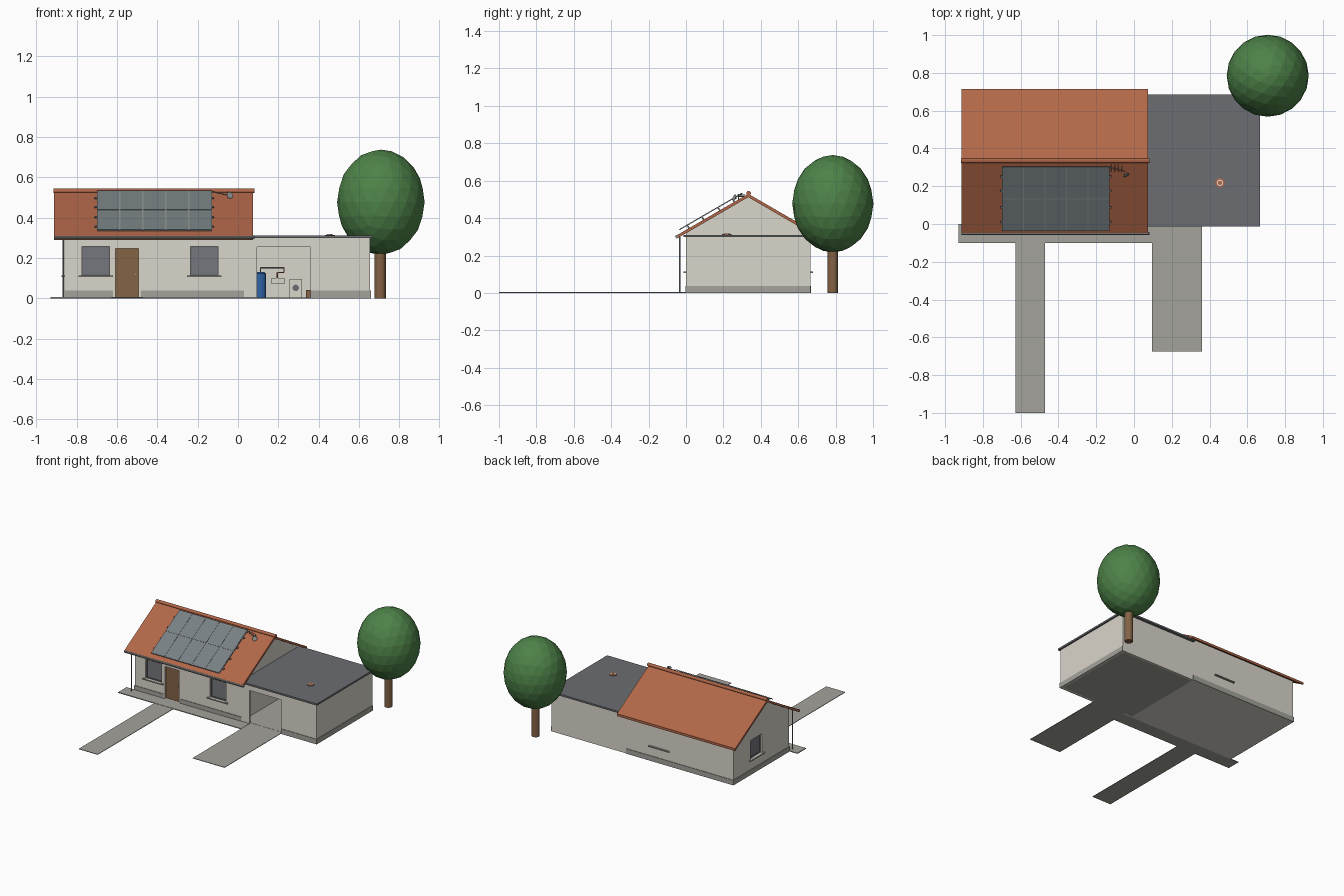
import bpy, bmesh, math
from mathutils import Matrix, Vector

cube = bpy.data.objects.get("Cube")
if cube:
    bpy.data.objects.remove(cube, do_unlink=True)


def material(name, r, g, b):
    m = bpy.data.materials.new(name)
    m.use_nodes = True
    m.diffuse_color = (r, g, b, 1)
    bsdf = next(n for n in m.node_tree.nodes if n.type == 'BSDF_PRINCIPLED')
    bsdf.inputs["Base Color"].default_value = (r, g, b, 1)
    bsdf.inputs["Roughness"].default_value = 0.8
    return m


WALL = material("warm white plaster", 0.70, 0.67, 0.60)
CONCRETE = material("concrete", 0.37, 0.365, 0.33)
TILE = material("terracotta", 0.44, 0.135, 0.065)
SLATE = material("slate grey", 0.15, 0.153, 0.168)
GLASS = material("window grey", 0.18, 0.185, 0.21)
PANEL = material("solar grey", 0.19, 0.22, 0.23)
METAL = material("metal", 0.28, 0.29, 0.29)
BLUE = material("tank blue", 0.03, 0.127, 0.37)
WOOD = material("wood brown", 0.23, 0.125, 0.06)
LEAF = material("leaf green", 0.075, 0.225, 0.065)


def finish(bm, name, mat):
    bmesh.ops.recalc_face_normals(bm, faces=bm.faces)
    mesh = bpy.data.meshes.new(name)
    bm.to_mesh(mesh)
    bm.free()
    mesh.materials.append(mat)
    ob = bpy.data.objects.new(name, mesh)
    bpy.context.scene.collection.objects.link(ob)
    return ob


def box(name, x, y, z, mat, frame=Matrix()):
    """Box from (min, max) ranges, placed in a local frame."""
    bm = bmesh.new()
    bmesh.ops.create_cube(bm, size=1)
    for v in bm.verts:
        v.co = [r[0] + (c + 0.5) * (r[1] - r[0]) for r, c in zip((x, y, z), v.co)]
    bm.transform(frame)
    return finish(bm, name, mat)


def rod(name, a, b, r, mat, sides=12, r2=None):
    """Cylinder or cone between two points."""
    a, b = Vector(a), Vector(b)
    bm = bmesh.new()
    bmesh.ops.create_cone(bm, cap_ends=True, segments=sides, radius1=r,
                          radius2=r if r2 is None else r2, depth=(b - a).length)
    turn = Vector((0, 0, 1)).rotation_difference(b - a).to_matrix().to_4x4()
    bm.transform(Matrix.Translation((a + b) / 2) @ turn)
    return finish(bm, name, mat)


def prism(name, profile, x0, x1, mat):
    """Extrude a (y, z) profile along x."""
    bm = bmesh.new()
    face = bm.faces.new([bm.verts.new((x0, y, z)) for y, z in profile])
    ext = bmesh.ops.extrude_face_region(bm, geom=[face])
    moved = [g for g in ext["geom"] if isinstance(g, bmesh.types.BMVert)]
    bmesh.ops.translate(bm, verts=moved, vec=(x1 - x0, 0, 0))
    return finish(bm, name, mat)


# Main dimensions
LEFT, MID, RIGHT, DEPTH = -0.86, 0.03, 0.655, 0.665
RIDGE_Y, RIDGE_Z, SLOPE, REACH, THICK = 0.333, 0.53, 0.58, 0.383, 0.018


def roof_z(y):
    return RIDGE_Z - SLOPE * abs(y - RIDGE_Y)


# House body with gables
house = prism("house_walls", [(0, 0), (DEPTH, 0), (DEPTH, roof_z(DEPTH) - THICK),
                              (RIDGE_Y, RIDGE_Z - THICK), (0, roof_z(0) - THICK)],
              LEFT, MID, WALL)
cutters = []


# Windows, built facing -y and turned into place
def window(name, x, y, angle):
    f = Matrix.Translation((x, y, 0)) @ Matrix.Rotation(angle, 4, 'Z')
    w, lo, hi, t = 0.068, 0.114, 0.257, 0.006
    cutters.append(box(name + "_cutter", (-w, w), (-0.05, 0.026), (lo, hi), WALL, f))
    box(name + "_pane", (-w, w), (0.018, 0.026), (lo, hi), GLASS, f)
    for s in (-1, 1):
        box(name + "_frame_side", sorted((s * w, s * (w - t))), (0.012, 0.02), (lo, hi), SLATE, f)
    for z in (lo, hi - t):
        box(name + "_frame_rail", (-w, w), (0.012, 0.02), (z, z + t), SLATE, f)
    box(name + "_sill", (-0.085, 0.085), (-0.014, 0.02), (lo - 0.007, lo), CONCRETE, f)


window("front_window_right", -0.705, 0, 0)
window("front_window_left", -0.167, 0, 0)
window("back_window", -0.245, DEPTH, math.pi)
window("side_window", LEFT, 0.39, -math.pi / 2)

# Front door in its recess
cutters.append(box("door_cutter", (-0.607, -0.493), (-0.05, 0.02), (0.006, 0.247), WALL))
box("front_door", (-0.607, -0.493), (0.01, 0.02), (0.006, 0.247), WOOD)
rod("door_handle", (-0.508, 0.004, 0.12), (-0.508, 0.012, 0.12), 0.004, METAL, 8)

# Cut the recesses and drop the cutters
for c in cutters:
    mod = house.modifiers.new("recess", 'BOOLEAN')
    mod.operation, mod.solver, mod.object = 'DIFFERENCE', 'EXACT', c
    c.hide_render = True
bpy.context.view_layer.update()
cut = bpy.data.meshes.new_from_object(
    house.evaluated_get(bpy.context.evaluated_depsgraph_get()))
house.modifiers.clear()
house.data = cut
for c in cutters:
    bpy.data.objects.remove(c, do_unlink=True)

# Plinth strips round the foot of the walls
P = 0.004
for x in ((LEFT - P, -0.62), (-0.48, MID), (0.36, RIGHT + P)):
    box("front_plinth", x, (-P, 0.002), (0, 0.038), CONCRETE)
box("back_plinth", (LEFT - P, MID), (DEPTH - 0.002, DEPTH + P), (0, 0.038), CONCRETE)
box("left_plinth", (LEFT - P, LEFT + 0.002), (-P, DEPTH + P), (0, 0.038), CONCRETE)
box("right_plinth", (RIGHT - 0.002, RIGHT + P), (-P, DEPTH), (0, 0.038), CONCRETE)

# Tiled roof, ridge cap, gutter and downpipe
for side, label in ((-1, "front"), (1, "back")):
    e = RIDGE_Y + side * REACH
    prism(label + "_roof", [(RIDGE_Y, RIDGE_Z), (e, roof_z(e)), (e, roof_z(e) - THICK),
                            (RIDGE_Y, RIDGE_Z - THICK)], -0.912, 0.075, TILE)
rod("ridge_cap", (-0.915, RIDGE_Y + 0.002, 0.533), (0.083, RIDGE_Y + 0.002, 0.533), 0.012, TILE)
rod("front_gutter", (-0.912, -0.05, 0.301), (0.083, -0.05, 0.301), 0.008, METAL, 10)
rod("downpipe", (-0.866, -0.034, 0), (-0.866, -0.034, 0.3), 0.004, METAL, 10)

# Solar array, in a frame lying along the front slope
slope_frame = (Matrix.Translation((0, -0.035, 0.335))
               @ Matrix.Rotation(math.atan(SLOPE), 4, 'X'))
X0, PITCH, ROW, GAP = -0.70, 0.114, 0.196, 0.003
for c in range(5):
    for r in range(2):
        x, y = X0 + c * PITCH, r * ROW
        box("solar_tray", (x, x + PITCH), (y, y + ROW), (0, 0.004), METAL, slope_frame)
        box("solar_panel", (x + GAP, x + PITCH - GAP), (y + GAP, y + ROW - GAP),
            (0.003, 0.006), PANEL, slope_frame)
for v in (0.05, 0.14, 0.24, 0.33):
    box("solar_rail", (-0.71, -0.12), (v - 0.004, v + 0.004), (-0.007, 0), METAL, slope_frame)
    for i in range(6):
        x = min(X0 + i * PITCH, -0.135)
        box("rail_foot", (x, x + 0.006), (v - 0.004, v + 0.004), (-0.022, -0.006), METAL, slope_frame)

# Aerial and small dish near the ridge
rod("aerial_mast", (-0.05, 0.28, 0.48), (-0.05, 0.28, 0.53), 0.003, METAL, 8)
rod("aerial_boom", (-0.13, 0.30, 0.53), (-0.05, 0.28, 0.512), 0.002, METAL, 6)
for i in range(4):
    x = -0.12 + i * 0.018
    rod("aerial_element", (x, 0.275, 0.526 - i * 0.004), (x, 0.315, 0.526 - i * 0.004), 0.0015, METAL, 6)
rod("dish", (-0.045, 0.268, 0.507), (-0.04, 0.258, 0.511), 0.006, METAL, 12, 0.017)

# Garage shell with an open doorway
T, TOP = 0.015, 0.30
box("garage_front_pier", (MID, 0.095), (0, T), (0, TOP), WALL)
box("garage_front_wall", (0.36, RIGHT), (0, T), (0, TOP), WALL)
box("garage_lintel", (0.095, 0.36), (0, T), (0.255, TOP), WALL)
box("garage_right_wall", (RIGHT - T, RIGHT), (T, DEPTH - T), (0, TOP), WALL)
box("garage_back_wall", (MID, RIGHT), (DEPTH - T, DEPTH), (0, TOP), WALL)
box("garage_floor", (MID, RIGHT - T), (T, DEPTH - T), (0, 0.005), CONCRETE)
box("garage_roof", (MID, 0.667), (-0.013, 0.686), (0.298, 0.311), SLATE)

# Roof vent
rod("vent_base", (0.455, 0.218, 0.31), (0.455, 0.218, 0.315), 0.025, TILE, 16)
rod("vent_ring", (0.455, 0.218, 0.315), (0.455, 0.218, 0.317), 0.017, WALL, 16)
rod("vent_cap", (0.455, 0.218, 0.317), (0.455, 0.218, 0.319), 0.011, TILE, 16)

# Garage equipment along the back wall
rod("water_tank", (0.112, 0.595, 0), (0.112, 0.595, 0.122), 0.028, BLUE, 20)
rod("tank_cap", (0.112, 0.595, 0.122), (0.112, 0.595, 0.13), 0.028, BLUE, 20, 0.018)
route = [(0.112, 0.13), (0.112, 0.152), (0.228, 0.152), (0.228, 0.128), (0.195, 0.128), (0.195, 0.1)]
for i, (a, b) in enumerate(zip(route, route[1:])):
    rod("water_pipe", (a[0], 0.62, a[1]), (b[0], 0.62, b[1]), 0.003, METAL if i < 2 else TILE, 8)
box("control_box", (0.165, 0.23), (0.62, 0.65), (0.07, 0.1), WALL)
box("washing_machine", (0.255, 0.317), (0.58, 0.64), (0.005, 0.095), WALL)
rod("washer_door", (0.286, 0.574, 0.052), (0.286, 0.58, 0.052), 0.016, SLATE, 16)
box("storage_crate", (0.338, 0.39), (0.58, 0.64), (0.005, 0.042), WOOD)

# Paving
box("front_terrace", (-0.93, 0.095), (-0.10, 0), (0, 0.006), CONCRETE)
box("garden_path", (-0.628, -0.47), (-1, -0.10), (0, 0.004), CONCRETE)
box("driveway", (0.095, 0.36), (-0.675, T), (0, 0.004), CONCRETE)

# Tree
rod("tree_trunk", (0.705, 0.785, 0), (0.705, 0.785, 0.28), 0.028, WOOD, 16)
bm = bmesh.new()
bmesh.ops.create_icosphere(bm, subdivisions=3, radius=1)
bm.transform(Matrix.Translation((0.708, 0.785, 0.477)) @ Matrix.Diagonal((0.217, 0.217, 0.26, 1)))
finish(bm, "tree_crown", LEAF)
